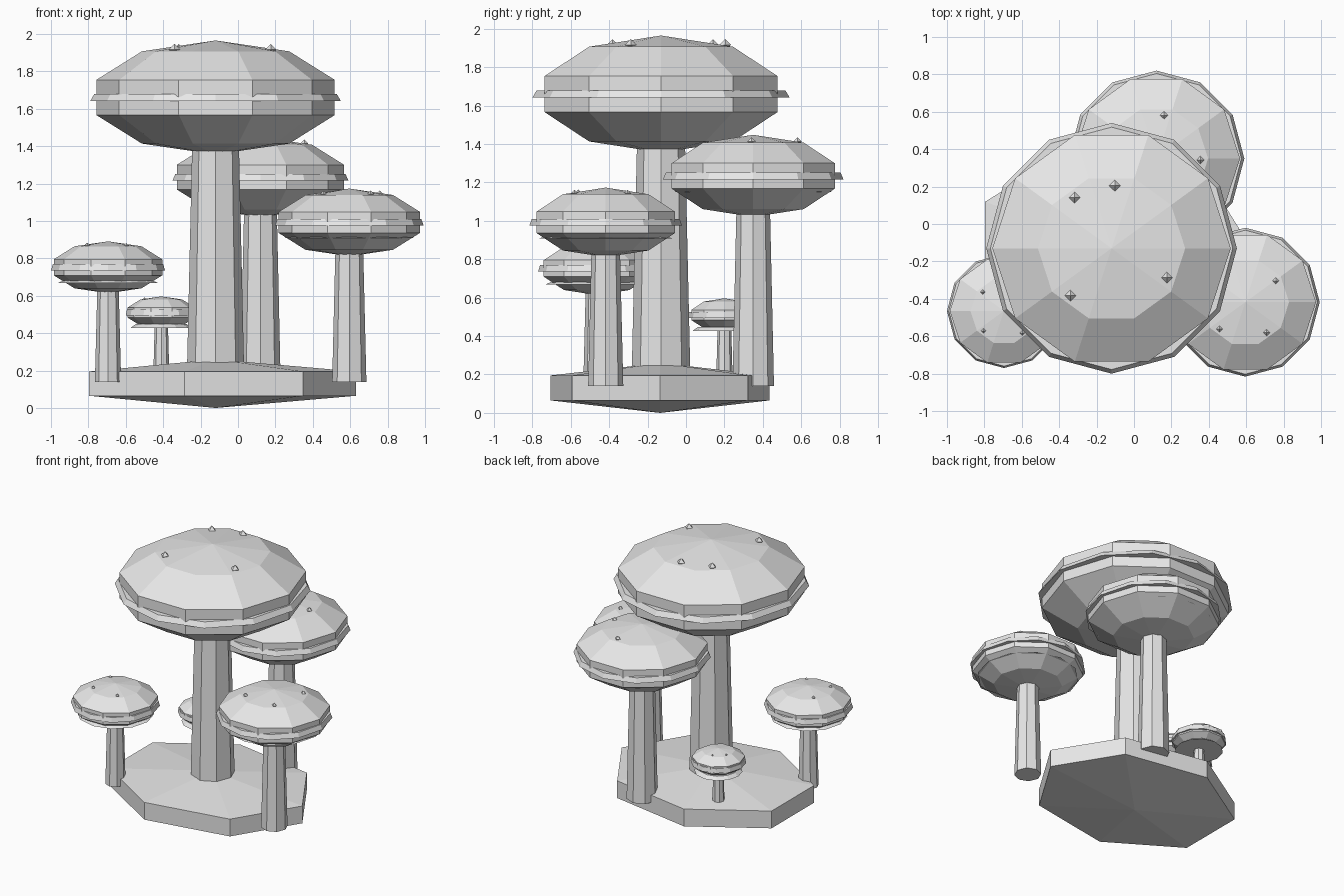
import bpy, bmesh, math
from math import sin, cos, pi, radians

cube = bpy.data.objects.get("Cube")
if cube:
    bpy.data.objects.remove(cube, do_unlink=True)

grey = bpy.data.materials.new("pale grey")
grey.use_nodes = True
grey.diffuse_color = (0.8, 0.8, 0.8, 1)
grey.node_tree.nodes["Principled BSDF"].inputs["Base Color"].default_value = grey.diffuse_color


def lathe(name, profile, sides, loc, y_scale=1):
    """Spin (radius, z) points, listed bottom to top, into a closed solid."""
    bm = bmesh.new()
    rings = []
    for r, z in profile:
        if r < 1e-5:
            rings.append([bm.verts.new((0, 0, z))] * sides)
        else:
            turns = [2 * pi * i / sides for i in range(sides)]
            rings.append([bm.verts.new((r * cos(a), r * sin(a) * y_scale, z)) for a in turns])
    for low, high in zip(rings, rings[1:]):
        for i in range(sides):
            j = (i + 1) % sides
            bm.faces.new(dict.fromkeys((low[i], low[j], high[j], high[i])))
    for ring in (rings[0], rings[-1]):
        if ring[0] != ring[1]:
            bm.faces.new(ring)
    bmesh.ops.recalc_face_normals(bm, faces=bm.faces)
    mesh = bpy.data.meshes.new(name)
    bm.to_mesh(mesh)
    bm.free()
    mesh.materials.append(grey)
    obj = bpy.data.objects.new(name, mesh)
    obj.location = loc
    bpy.context.collection.objects.link(obj)
    return obj


def ball(radius, height, rings):
    """Profile of a squashed sphere."""
    steps = [pi * i / rings for i in range(rings + 1)]
    return [(radius * sin(a), -height * cos(a)) for a in steps]


def mushroom(name, x, y, z, size, foot, stud_angles):
    height = size * 0.455
    # Tapered stem
    lathe(name + "_stem", [(size * 0.23, foot - z), (size * 0.178, 0)], 8, (x, y, z))
    # Faceted cap
    lathe(name + "_cap", ball(size, height, 5), 10, (x, y, z))
    # Flared band round the rim
    half = 0.015 + size * 0.006
    lathe(name + "_band", [(size, -half), (size * 0.967, half)], 12, (x, y, z))
    # Gill skirt under the cap
    lathe(name + "_gills", [(size * 0.87, -0.083), (size * 0.72, -0.062)], 12, (x, y, z))
    # Studs standing on the upper facets
    for i, angle in enumerate(stud_angles):
        a = radians(angle)
        spot = (x + size * 0.5 * cos(a), y + size * 0.5 * sin(a), z + height * 0.84)
        lathe(f"{name}_stud_{i + 1}", ball(size * 0.045, size * 0.045, 2), 4, spot)


# Ground slab with shallow points above and below
lathe("base", ball(0.75 / sin(pi / 3), 0.13, 3), 7, (-0.12, -0.135, 0.13), y_scale=0.78)

mushroom("large", -0.12, -0.13, 1.66, 0.67, 0.14, (126, 87, -28, -131))
mushroom("back", 0.12, 0.35, 1.234, 0.47, 0.14, (80, -2))
mushroom("right", 0.595, -0.418, 0.992, 0.398, 0.14, (35, 226, -55))
mushroom("left", -0.695, -0.465, 0.752, 0.305, 0.14, (138, 224, -50))
mushroom("small", -0.41, 0.2, 0.51, 0.19, 0.14, (100, 160))
